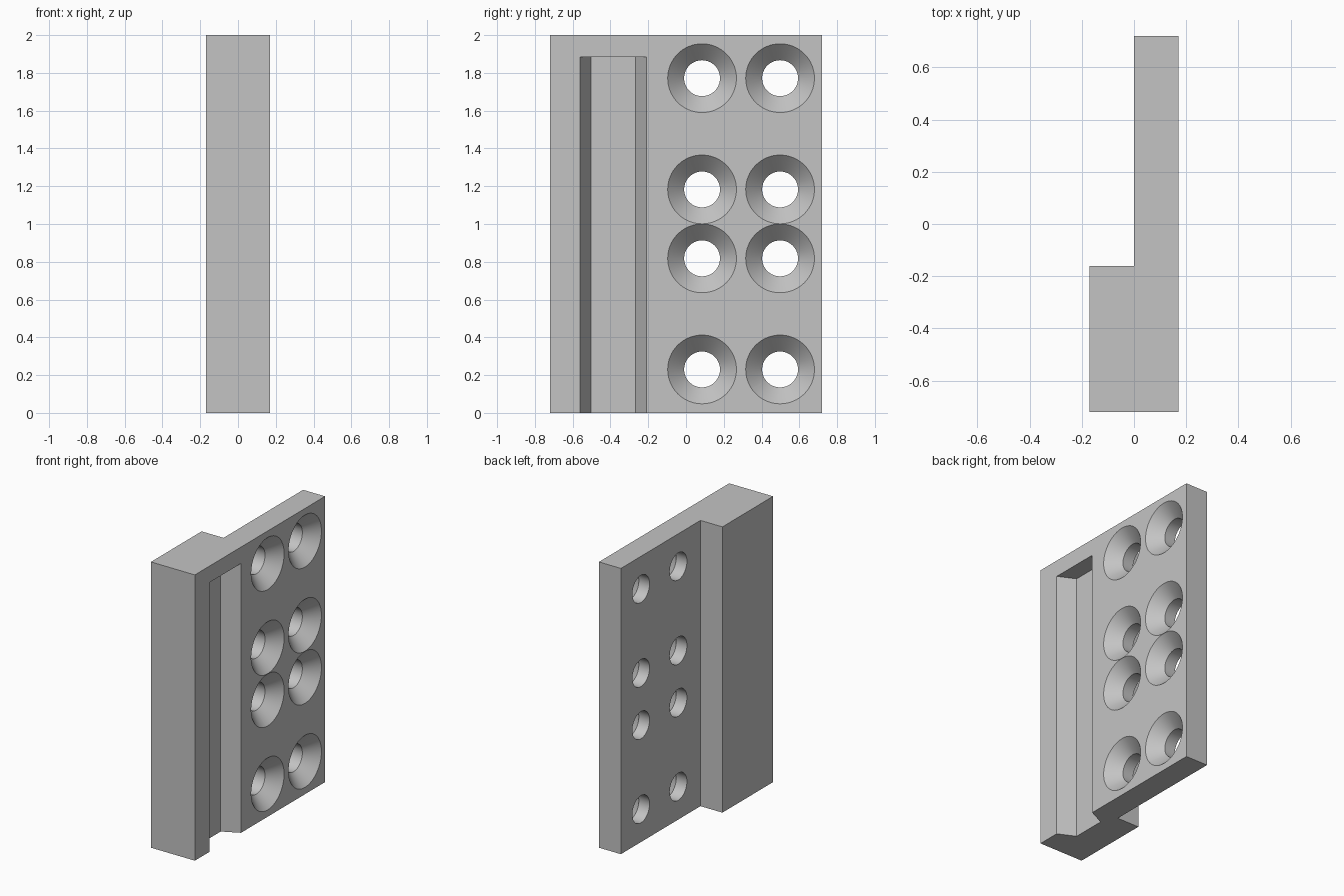
import bpy, bmesh, math
from mathutils import Matrix

cube = bpy.data.objects.get("Cube")
if cube:
    bpy.data.objects.remove(cube, do_unlink=True)

grey = bpy.data.materials.new("plain grey")
grey.use_nodes = True
colour = (0.55, 0.55, 0.55, 1)
grey.diffuse_color = colour
grey.node_tree.nodes["Principled BSDF"].inputs["Base Color"].default_value = colour


def add_object(name, bm):
    bmesh.ops.recalc_face_normals(bm, faces=bm.faces)
    mesh = bpy.data.meshes.new(name)
    bm.to_mesh(mesh)
    bm.free()
    mesh.materials.append(grey)
    obj = bpy.data.objects.new(name, mesh)
    bpy.context.collection.objects.link(obj)
    return obj


def extrude_profile(name, points, z0, z1):
    bm = bmesh.new()
    face = bm.faces.new([bm.verts.new((x, y, z0)) for x, y in points])
    result = bmesh.ops.extrude_face_region(bm, geom=[face])
    top = [v for v in result["geom"] if isinstance(v, bmesh.types.BMVert)]
    bmesh.ops.translate(bm, verts=top, vec=(0, 0, z1 - z0))
    return add_object(name, bm)


def cut(target, cutter):
    mod = target.modifiers.new(cutter.name, "BOOLEAN")
    mod.operation = "DIFFERENCE"
    mod.solver = "EXACT"
    mod.object = cutter
    bpy.context.view_layer.objects.active = target
    bpy.ops.object.modifier_apply(modifier=mod.name)
    bpy.data.objects.remove(cutter, do_unlink=True)


FACE = 0.17          # outer face of the plate
HOLE_R, SINK_R = 0.095, 0.182
SINK_DEPTH = SINK_R - HOLE_R

# Plate with the thicker rail block along its front edge
plate = extrude_profile("mounting_plate", [
    (-FACE, -0.72), (FACE, -0.72), (FACE, 0.72),
    (0, 0.72), (0, -0.16), (-FACE, -0.16)], 0, 2)

# Tapered slot, open at the bottom and closed near the top
over, slope = 0.02, 0.01
cut(plate, extrude_profile("slot_cutter", [
    (FACE + over, -0.56 - slope), (FACE - 0.117, -0.503),
    (FACE - 0.117, -0.267), (FACE + over, -0.21 + slope)], -0.1, 1.885))

# Countersunk screw holes: a turned profile laid along x
profile = [(-0.05, HOLE_R), (FACE - SINK_DEPTH, HOLE_R),
           (FACE, SINK_R), (FACE + over, SINK_R)]
SIDES = 64
for y in (0.085, 0.498):
    for z in (0.23, 0.818, 1.183, 1.772):
        bm = bmesh.new()
        rings = []
        for x, r in profile:
            rings.append([bm.verts.new((x, y + r * math.cos(a), z + r * math.sin(a)))
                          for a in (math.tau * i / SIDES for i in range(SIDES))])
        for low, high in zip(rings, rings[1:]):
            for i in range(SIDES):
                j = (i + 1) % SIDES
                bm.faces.new((low[i], low[j], high[j], high[i]))
        bm.faces.new(rings[0])
        bm.faces.new(rings[-1])
        cut(plate, add_object("screw_hole_cutter", bm))

# Smooth the hole walls, keep the machined edges crisp
bpy.ops.object.select_all(action="DESELECT")
plate.select_set(True)
bpy.context.view_layer.objects.active = plate
bpy.ops.object.shade_smooth_by_angle(angle=math.radians(30))
